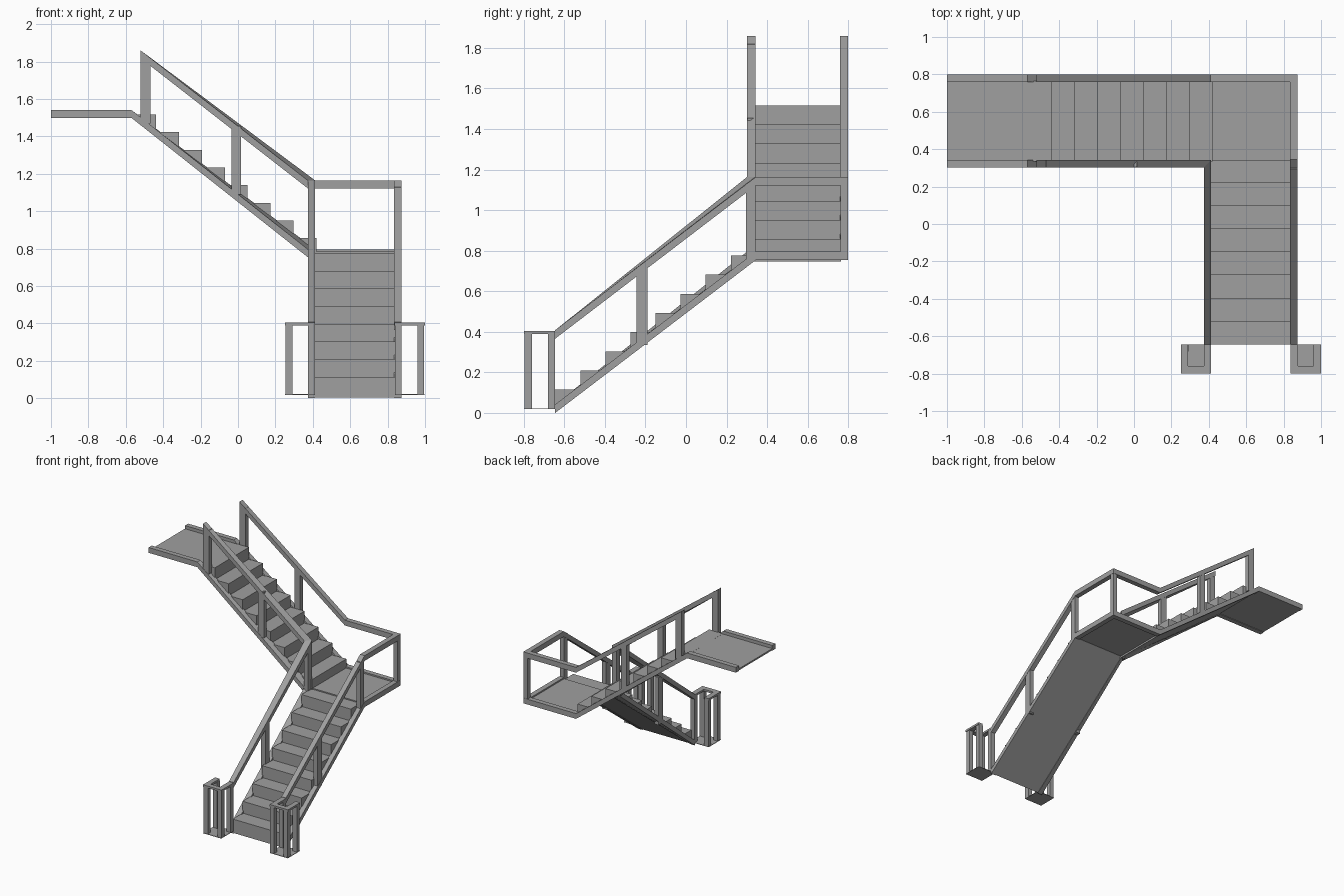
import bpy
from mathutils import Vector

if "Cube" in bpy.data.objects:
    bpy.data.objects.remove(bpy.data.objects["Cube"])

grey = bpy.data.materials.new("plain grey")
grey.diffuse_color = (0.35, 0.35, 0.35, 1)
grey.use_nodes = True
grey.node_tree.nodes["Principled BSDF"].inputs["Base Color"].default_value = grey.diffuse_color


def make(name, verts, faces):
    me = bpy.data.meshes.new(name)
    me.from_pydata(verts, [], faces)
    me.materials.append(grey)
    ob = bpy.data.objects.new(name, me)
    bpy.context.collection.objects.link(ob)
    # consistent outward normals
    import bmesh
    bm = bmesh.new()
    bm.from_mesh(me)
    bmesh.ops.recalc_face_normals(bm, faces=bm.faces)
    bm.to_mesh(me)
    bm.free()
    return ob


def box(name, x0, x1, y0, y1, z0, z1):
    v = [(x, y, z) for x in (x0, x1) for y in (y0, y1) for z in (z0, z1)]
    f = [(0, 1, 3, 2), (4, 6, 7, 5), (0, 4, 5, 1), (2, 3, 7, 6), (0, 2, 6, 4), (1, 5, 7, 3)]
    return make(name, v, f)


def rail(name, pts, w=0.04, h=0.042):
    """Rectangular bar along a path, mitred in plan and cut plumb."""
    pts = [Vector(p) for p in pts]
    dirs = [(b - a).to_2d().normalized() for a, b in zip(pts, pts[1:])]
    verts, faces = [], []
    for i, p in enumerate(pts):
        d0, d1 = dirs[max(i - 1, 0)], dirs[min(i, len(dirs) - 1)]
        n0, n1 = Vector((-d0.y, d0.x)), Vector((-d1.y, d1.x))
        m = (n0 + n1) / (1 + n0.dot(n1)) * w / 2
        for s, t in ((-1, -1), (1, -1), (1, 1), (-1, 1)):
            verts.append((p.x + s * m.x, p.y + s * m.y, p.z + t * h / 2))
    for i in range(len(pts) - 1):
        for k in range(4):
            a, b = i * 4 + k, i * 4 + (k + 1) % 4
            faces.append((a, b, b + 4, a + 4))
    e = len(verts) - 4
    faces += [(0, 1, 2, 3), (e, e + 1, e + 2, e + 3)]
    return make(name, verts, faces)


def flight(name, z0, run, rise, n, place):
    """Solid steps with a sloping soffit; place(along, side, z) -> xyz."""
    prof = [(0, z0)]
    for i in range(n):
        prof += [(i * run, z0 + (i + 1) * rise), ((i + 1) * run, z0 + (i + 1) * rise)]
    prof += [(n * run, z0 + n * rise - 0.015), (0, z0 - 0.015)]
    k = len(prof)
    verts = [place(a, s, z) for s in (0, 1) for a, z in prof]
    faces = [tuple(range(k)), tuple(range(k, 2 * k))]
    faces += [(i, (i + 1) % k, k + (i + 1) % k, k + i) for i in range(k)]
    return make(name, verts, faces)


XL, XR, YF, YB = 0.393, 0.855, 0.322, 0.78   # rail centre lines

# steps and landings
flight("lower_steps", 0.02, 0.1237, 0.0945, 8,
       lambda a, s, z: (0.405 + 0.435 * s, -0.645 + a, z))
flight("upper_steps", 0.762, 0.1227, 0.0943, 8,
       lambda a, s, z: (0.42 - a, 0.335 + 0.43 * s, z))
box("corner_landing", 0.405, 0.84, 0.34, 0.765, 0.762, 0.785)
box("top_landing", -1.0, -0.55, 0.335, 0.765, 1.503, 1.516)

# stringers running on as landing edges
rail("inner_stringer", [(XL, -0.645, 0.021), (XL, YF, 0.775),
                        (-0.57, YF, 1.52), (-1, YF, 1.52)])
rail("outer_stringer", [(XR, -0.645, 0.021), (XR, 0.345, 0.775), (XR, YB, 0.775),
                        (0.41, YB, 0.775), (-0.57, YB, 1.52), (-1, YB, 1.52)])

# handrails
rail("inner_handrail", [(XL, -0.645, 0.387), (XL, YF, 1.143), (-0.52, YF, 1.838)])
rail("outer_handrail", [(XR, -0.645, 0.387), (XR, 0.345, 1.143), (XR, YB, 1.143),
                        (0.41, YB, 1.143), (-0.52, YB, 1.838)])

# posts along the flights
for x, side in ((XL, "inner"), (XR, "outer")):
    box(side + "_lower_mid_post", x - 0.018, x + 0.018, -0.243, -0.19, 0.335, 0.715)
    box(side + "_landing_post", x - 0.018, x + 0.018, 0.295, 0.342, 0.76, 1.13)
for y, side in ((YF, "inner"), (YB, "outer")):
    box(side + "_upper_mid_post", -0.035, 0.015, y - 0.018, y + 0.018, 1.09, 1.455)
    box(side + "_top_post", -0.52, -0.467, y - 0.018, y + 0.018, 1.47, 1.82)
box("corner_post", XR - 0.018, XR + 0.018, YB - 0.018, YB + 0.018, 0.76, 1.14)

# newel clusters at the foot, mirrored about the flight's centre line
for m, side in ((1, "left"), (-1, "right")):
    fx = lambda x: 0.625 + m * (x - 0.625)
    rail(side + "_newel_cap", [(fx(XL), -0.645, 0.397), (fx(XL), -0.778, 0.397),
                               (fx(0.27), -0.778, 0.397), (fx(0.27), -0.645, 0.397)],
         0.04, 0.016)
    for i, (x, y) in enumerate([(0.393, -0.663), (0.393, -0.778),
                                (0.273, -0.663), (0.273, -0.778)]):
        cx = fx(x)
        box(f"{side}_newel_post_{i}", cx - 0.018, cx + 0.018, y - 0.018, y + 0.018, 0.02, 0.39)
    a, b = sorted((fx(0.252), fx(0.411)))
    box(side + "_newel_base", a, b, -0.798, -0.645, 0.018, 0.022)
